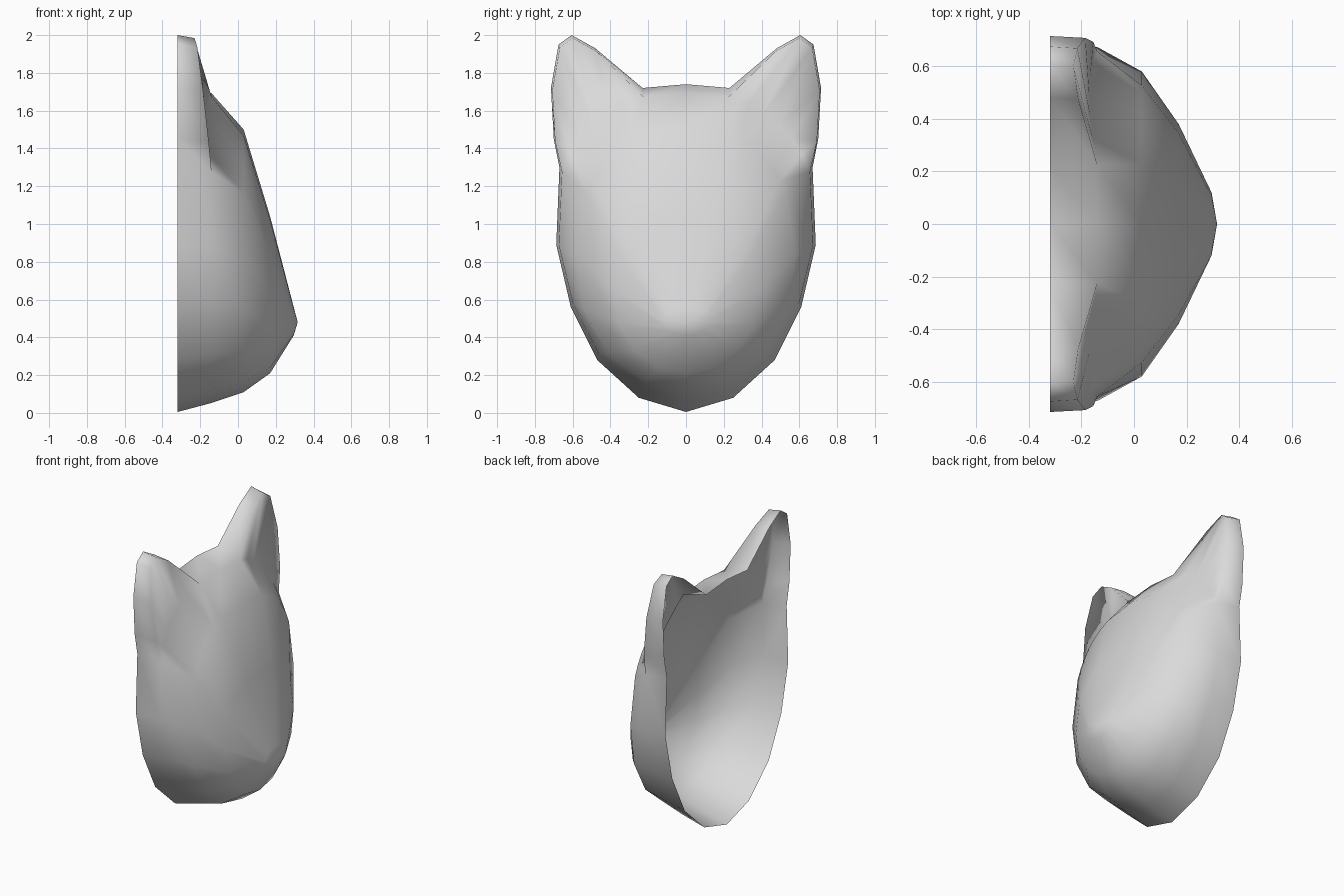
import bpy, bmesh
from math import atan2, cos, sin, copysign

cube = bpy.data.objects.get("Cube")
if cube:
    bpy.data.objects.remove(cube, do_unlink=True)

# Half outline of the open back rim (y, z), from chin to crown
RIM = [(0, .005), (.25, .08), (.47, .28), (.61, .56), (.687, .89), (.67, 1.3),
       (.70, 1.45), (.715, 1.72), (.675, 1.95), (.605, 2.0), (.48, 1.93),
       (.23, 1.72), (0, 1.74)]
BACK, BROW, MID = -.32, -.14, .87
EAR_X = {6: -.155, 7: -.185, 8: -.215, 9: -.23, 10: -.212}   # front depth of the ear edge
ROOT, NOTCH = 5, 11                                           # where each ear starts and ends


def front_edge():
    """Front edge of the side wall, following the ears."""
    pts = []
    for i, (y, z) in enumerate(RIM):
        if i in EAR_X:
            pts.append((EAR_X[i], y * .99, z * .992))
        else:
            pts.append((BROW, y * .98, MID + (z - MID) * .945))
    return pts


def ear_crease(edge):
    """Same edge, but running across the ears along the hollow where they meet the face."""
    pts = list(edge)
    a, b = edge[ROOT], edge[NOTCH]
    for i in EAR_X:
        t = (i - ROOT) / (NOTCH - ROOT)
        bulge = .2 * t * (1 - t)
        pts[i] = (BROW - bulge * .6,
                  a[1] + (b[1] - a[1]) * t + bulge,
                  a[2] + (b[2] - a[2]) * t + bulge)
    return pts


def face_ring(guide, x, half_width, low, high, brow_power=2.4):
    """Cross-section of the face at depth x: squarish brow, elliptical chin."""
    pts = []
    for _, y, z in guide:
        ang = atan2((z - MID) / .82, y / .67)
        c, s = cos(ang), sin(ang)
        power = brow_power if s > 0 else 2
        cy = max(c, 0) ** (2 / power)
        sz = copysign(abs(s) ** (2 / power), s)
        pts.append((x, half_width * cy, (low + high) / 2 + (high - low) / 2 * sz))
    return pts


def mirrored(half):
    return half + [(x, -y, z) for x, y, z in reversed(half[1:-1])]


# Stack the rings from the back rim to the muzzle
edge = front_edge()
crease = ear_crease(edge)
rings = [[(BACK, y, z) for y, z in RIM], edge, crease,
         face_ring(crease, .03, .58, .11, 1.5),
         face_ring(crease, .17, .38, .21, 1.04),
         face_ring(crease, .295, .12, .41, .56, 2)]

bm = bmesh.new()
loops = [[bm.verts.new(p) for p in mirrored(r)] for r in rings]
count = len(loops[0])
for outer, inner in zip(loops, loops[1:]):
    for i in range(count):
        j = (i + 1) % count
        bm.faces.new((outer[i], outer[j], inner[j], inner[i]))

# Muzzle tip
tip = bm.verts.new((.316, 0, .48))
for i in range(count):
    bm.faces.new((loops[-1][i], loops[-1][(i + 1) % count], tip))
bmesh.ops.remove_doubles(bm, verts=bm.verts[:], dist=.0005)
for f in bm.faces:
    f.smooth = True

mesh = bpy.data.meshes.new("mask_shell")
bm.to_mesh(mesh)
bm.free()
mask = bpy.data.objects.new("mask_shell", mesh)
bpy.context.collection.objects.link(mask)

# Plain light grey finish
grey = bpy.data.materials.new("light_grey")
grey.use_nodes = True
colour = (.7, .7, .7, 1)
grey.diffuse_color = colour
grey.node_tree.nodes["Principled BSDF"].inputs["Base Color"].default_value = colour
mesh.materials.append(grey)
